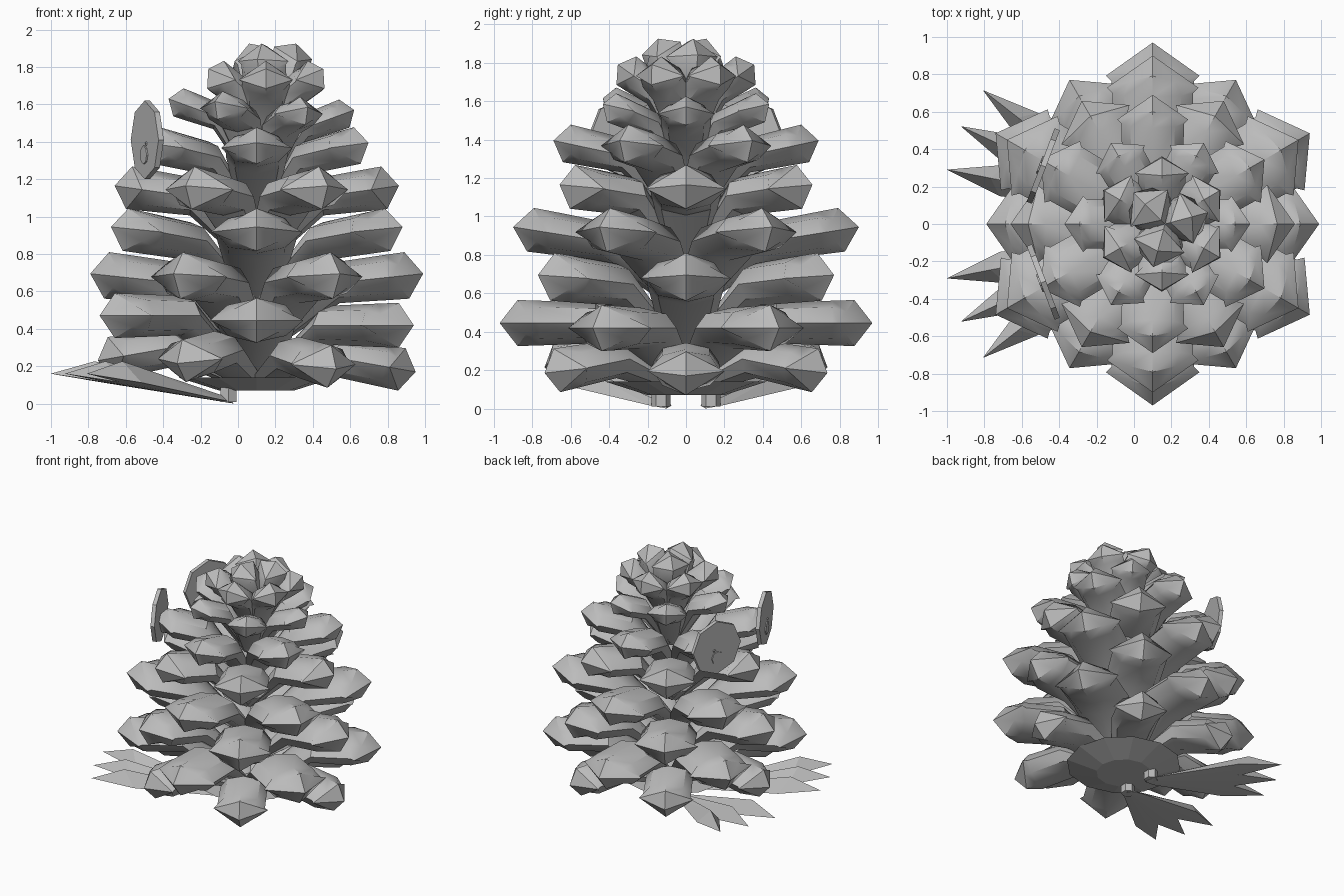
import bpy, bmesh
from math import sin, cos, radians, pi
from mathutils import Vector, Matrix

cube = bpy.data.objects.get("Cube")
if cube:
    bpy.data.objects.remove(cube)

AXIS_X = 0.1

grey = bpy.data.materials.new("plain grey")
grey.use_nodes = True
GREY = (0.5, 0.5, 0.5, 1)
grey.diffuse_color = GREY
grey.node_tree.nodes["Principled BSDF"].inputs["Base Color"].default_value = GREY


def finish(name, bm, smooth=0):
    """Turn a bmesh into a named object with the shared material."""
    bmesh.ops.recalc_face_normals(bm, faces=bm.faces)
    mesh = bpy.data.meshes.new(name)
    bm.to_mesh(mesh)
    bm.free()
    mesh.materials.append(grey)
    obj = bpy.data.objects.new(name, mesh)
    bpy.context.collection.objects.link(obj)
    if smooth:
        bpy.ops.object.select_all(action="DESELECT")
        obj.select_set(True)
        bpy.context.view_layer.objects.active = obj
        bpy.ops.object.shade_smooth_by_angle(angle=radians(smooth))
    return obj


def add_scale(bm, angle, tip_r, tip_z, tilt, half_w, half_h, rod, root_z):
    """One cone scale: root, flaring stalk, rounded rod, diamond head."""
    along = Vector((cos(tilt), 0, sin(tilt)))
    up = Vector((-sin(tilt), 0, cos(tilt)))
    side = Vector((0, 1, 0))
    tip = Vector((tip_r, 0, tip_z))
    k = half_w / 0.24
    lean = 0.05 * max(0, (tip_z - 1.4) / 0.4)  # the crown leans slightly
    turn = (Matrix.Translation((AXIS_X + lean, 0, 0))
            @ Matrix.Rotation(angle, 4, "Z"))

    def ring(centre, w, h, diamond=False):
        pts = []
        for i in range(8):
            a = i * pi / 4
            c, s = cos(a), sin(a)
            if diamond:
                m = abs(c) + abs(s)
                c, s = c / m, s / m
            p = centre + side * w * c + up * h * s
            if diamond:  # top and bottom corners sit nearer the tip than the sides
                p += along * 0.08 * k * abs(s)
            pts.append(bm.verts.new(turn @ p))
        return pts

    rings = [
        ring(Vector((0.05, 0, root_z)), half_w * 0.45, 0.03),
        ring(tip - along * rod, half_w * 0.86, half_h * 0.88),
        ring(tip - along * 0.2 * k, half_w * 0.88, half_h * 0.97),
        ring(tip - along * 0.17 * k, half_w, half_h, True),
    ]
    point = bm.verts.new(turn @ tip)
    for a, b in zip(rings, rings[1:]):
        for i in range(8):
            j = (i + 1) % 8
            bm.faces.new((a[i], a[j], b[j], b[i]))
    for i in range(8):
        bm.faces.new((rings[-1][i], rings[-1][(i + 1) % 8], point))
    bm.faces.new(rings[0])


# Tiers of scales: count, first angle, radius, height, tilt, half width,
# half height, rod length, rise from back to front
TIERS = [
    (6, 0, 0.85, 0.2, -10, 0.20, 0.115, 0.42, 0.03),
    (6, 30, 0.97, 0.445, 0, 0.25, 0.12, 0.5, 0.03),
    (6, 0, 0.89, 0.695, 6, 0.235, 0.125, 0.46, 0),
    (6, 30, 0.90, 0.945, 9, 0.245, 0.115, 0.48, 0),
    (6, 0, 0.76, 1.165, 8, 0.21, 0.115, 0.42, 0),
    (6, 30, 0.69, 1.395, 12, 0.19, 0.10, 0.38, 0),
    (6, 0, 0.50, 1.6, 20, 0.15, 0.08, 0.28, 0.03),
    (6, 30, 0.355, 1.79, 35, 0.145, 0.09, 0.24, 0),
    (3, 15, 0.15, 1.925, 72, 0.14, 0.11, 0.22, 0),
]
for n, (count, first, r, z, tilt, w, h, rod, rise) in enumerate(TIERS):
    bm = bmesh.new()
    for i in range(count):
        a = radians(first) + i * 2 * pi / count
        add_scale(bm, a, r, z - rise * cos(a), radians(tilt), w, h, rod,
                  max(0.1, z - 0.4))
    finish(f"scale_tier_{n + 1}", bm, 35)

# Shallow underside where the lowest scales meet
bm = bmesh.new()
bmesh.ops.create_cone(bm, cap_ends=True, segments=12, radius1=0.2, radius2=0.42,
                      depth=0.07, matrix=Matrix.Translation((AXIS_X, 0, 0.105)))
finish("cone_base", bm)


def add_disc(bm, matrix, sides, radius, depth):
    bmesh.ops.create_cone(bm, cap_ends=True, segments=sides, radius1=radius,
                          radius2=radius, depth=depth, matrix=matrix)


for label, s in (("left", -1), ("right", 1)):
    # Eyes: flat octagonal plate with a small raised pupil
    normal = Vector((-0.935, 0.355 * s, 0))
    face = normal.to_track_quat("Z", "Y").to_matrix().to_4x4()
    centre = Vector((-0.485, 0.31 * s, 1.41))
    bm = bmesh.new()
    add_disc(bm, Matrix.Translation(centre) @ face, 8, 0.21, 0.03)
    finish(label + "_eye", bm)
    bm = bmesh.new()
    spot = centre + normal * 0.015 + Vector((0, 0, -0.08))
    add_disc(bm, Matrix.Translation(spot) @ face, 8, 0.05, 0.016)
    finish(label + "_pupil", bm)

    # Foot: three tapering toes fanned out from the heel
    bm = bmesh.new()
    heel = Vector((-0.02, 0.1 * s, 0))
    for toe in (11, 25, 38):
        def at(length, angle, lift=0):
            a = radians(angle)
            return heel + Vector((-cos(a) * length, s * sin(a) * length,
                                  0.16 * length + lift))
        pts = [at(0, toe), at(0.1, toe + 25), at(0.1, toe - 25), at(0.07, toe, 0.03),
               at(0.7, toe + 7), at(0.7, toe - 7), at(0.76, toe, 0.105),
               at(1.0, toe)]
        verts = [bm.verts.new(p) for p in pts]
        bmesh.ops.convex_hull(bm, input=verts)
    finish(label + "_foot", bm)

    # Ankle peg joining foot and cone
    bm = bmesh.new()
    add_disc(bm, Matrix.Translation((-0.05, 0.13 * s, 0.055)), 6, 0.05, 0.09)
    finish(label + "_ankle", bm)
